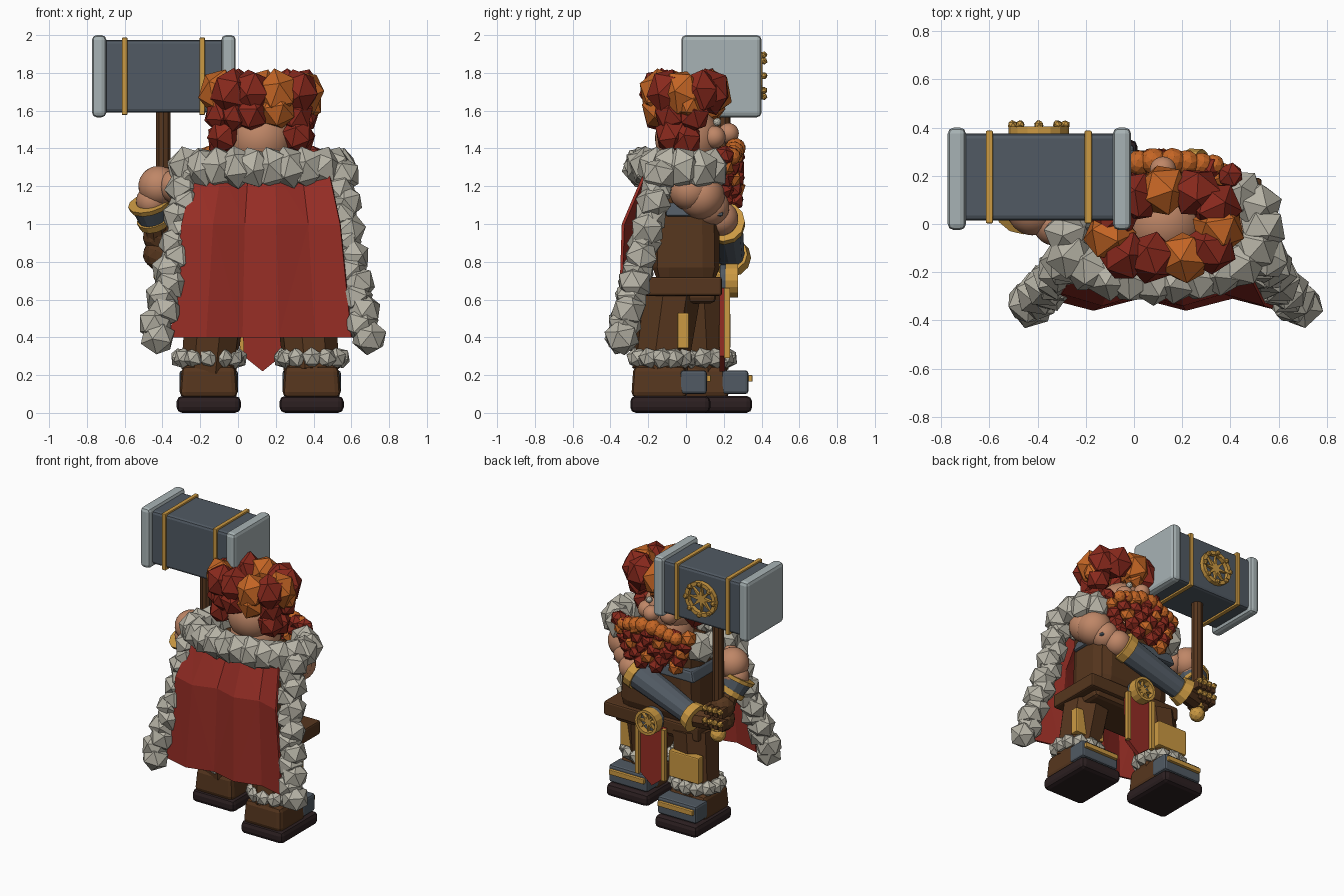
import bpy, bmesh, math, random
from mathutils import Vector, Matrix, Euler

random.seed(4)
cube = bpy.data.objects.get("Cube")
if cube:
    bpy.data.objects.remove(cube)


def material(name, r, g, b):
    m = bpy.data.materials.new(name)
    m.use_nodes = True
    m.diffuse_color = (r, g, b, 1)
    m.node_tree.nodes["Principled BSDF"].inputs["Base Color"].default_value = (r, g, b, 1)
    return m


RED = material("cloth red", .30, .026, .018)
DARK_RED = material("hair red", .25, .022, .012)
ORANGE = material("hair orange", .55, .13, .018)
BROWN = material("leather brown", .093, .037, .013)
SOLE = material("sole dark", .025, .014, .015)
GOLD = material("gold", .60, .32, .055)
STEEL = material("dark steel", .082, .102, .125)
LIGHT = material("light steel", .39, .45, .46)
FUR = material("fur grey", .47, .45, .38)
SKIN = material("skin", .52, .24, .135)


def finish(name, bm, mat, smooth=False, bevel=0.0):
    bmesh.ops.recalc_face_normals(bm, faces=bm.faces)
    me = bpy.data.meshes.new(name)
    bm.to_mesh(me)
    bm.free()
    me.materials.append(mat)
    ob = bpy.data.objects.new(name, me)
    bpy.context.collection.objects.link(ob)
    if smooth:
        me.shade_smooth()
    if bevel:
        mod = ob.modifiers.new("bevel", "BEVEL")
        mod.width, mod.segments = bevel, 2
    return ob


def box(name, lo, hi, mat, bevel=0.0, taper=1.0):
    """Box between two corners, its top scaled by taper."""
    size, mid = Vector(hi) - Vector(lo), (Vector(hi) + Vector(lo)) / 2
    bm = bmesh.new()
    bmesh.ops.create_cube(bm, size=1)
    for v in bm.verts:
        k = taper if v.co.z > 0 else 1
        v.co = mid + Vector((v.co.x * k * size.x, v.co.y * k * size.y, v.co.z * size.z))
    return finish(name, bm, mat, bevel=bevel)


def blobs(name, spots, mat, detail=1, stretch=1.0, smooth=False):
    """Cluster of faceted balls from (position, radius) pairs."""
    bm = bmesh.new()
    for pos, r in spots:
        turn = Euler([random.uniform(-.4, .4) for _ in range(3)]).to_matrix().to_4x4()
        m = Matrix.Translation(pos) @ Matrix.Diagonal((1, 1, stretch, 1)) @ turn
        bmesh.ops.create_icosphere(bm, subdivisions=detail, radius=r, matrix=m)
    return finish(name, bm, mat, smooth)


def limb(name, a, b, r1, r2, mat, sides=12):
    a, b = Vector(a), Vector(b)
    m = Matrix.Translation((a + b) / 2) @ (b - a).to_track_quat("Z", "Y").to_matrix().to_4x4()
    bm = bmesh.new()
    bmesh.ops.create_cone(bm, cap_ends=True, segments=sides, radius1=r1, radius2=r2,
                          depth=(b - a).length, matrix=m)
    return finish(name, bm, mat)


def prism(name, outline, y0, y1, mat):
    """Outline in x and z, extruded along y."""
    bm = bmesh.new()
    f = bm.faces.new([bm.verts.new((x, y0, z)) for x, z in outline])
    for v in bmesh.ops.extrude_face_region(bm, geom=[f])["geom"]:
        if isinstance(v, bmesh.types.BMVert):
            v.co.y = y1
    return finish(name, bm, mat)


def chain(points, count):
    """Evenly spaced positions along a polyline."""
    pts = [Vector(p) for p in points]
    lens = [(q - p).length for p, q in zip(pts, pts[1:])]
    out = []
    for i in range(count):
        d = sum(lens) * i / (count - 1)
        for p, q, length in zip(pts, pts[1:], lens):
            if d <= length + 1e-6:
                out.append(p.lerp(q, d / length))
                break
            d -= length
    return out


def emblem(name, x, z, y, r, depth):
    """Gold ring with a slim eight-pointed star."""
    bm = bmesh.new()
    n = 16
    angles = [math.tau * i / n for i in range(n)]
    rings = [[bm.verts.new((x + k * r * math.cos(a), yy, z + k * r * math.sin(a))) for a in angles]
             for k, yy in ((1, y), (1, y + depth), (.78, y + depth), (.78, y))]
    for p, q in zip(rings, rings[1:] + rings[:1]):
        for i in range(n):
            j = (i + 1) % n
            bm.faces.new((p[i], p[j], q[j], q[i]))
    finish(name + "_ring", bm, GOLD)
    star = [(x + (.82, .24)[i % 2] * r * math.cos(a), z + (.82, .24)[i % 2] * r * math.sin(a))
            for i, a in enumerate(angles)]
    prism(name + "_star", star, y, y + depth * .7, GOLD)


# Legs and boots: x centre and y offset of each foot
for side, x, y in (("left", .39, -.13), ("right", -.155, .09)):
    box(side + "_sole", (x - .17, y - .165, 0), (x + .17, y + .26, .09), SOLE, .03)
    box(side + "_boot", (x - .155, y - .16, .08), (x + .155, y + .14, .25), BROWN, .03, .92)
    box(side + "_toe_cap", (x - .155, y + .1, .1), (x + .155, y + .24, .225), STEEL, .015)
    box(side + "_toe_strip", (x - .14, y + .235, .165), (x + .14, y + .262, .2), GOLD, .005)
    limb(side + "_leg", (x, y - .01, .22), (x * .85 + .02, y * .6, .66), .15, .165, BROWN, 8)
    box(side + "_shin_plate", (x - .11, y + .085, .34), (x + .13, y + .145, .53), GOLD, .008)
    ring = [math.tau * i / 12 for i in range(12)]
    blobs(side + "_boot_fur", [((x + .15 * math.cos(a), y + .13 * math.sin(a), .29), .058)
                               for a in ring], FUR)

# Torso, belt and front cloth
box("hips", (-.19, -.18, .58), (.47, .16, .7), BROWN, .03)
box("torso", (-.18, -.18, .68), (.44, .18, 1.28), BROWN, .09, .95)
box("chest_plate", (-.2, -.11, 1.04), (.455, .2, 1.12), STEEL, .015, .92)
box("belt", (-.23, -.22, .62), (.53, .19, .72), BROWN, .012)
prism("front_cloth", [(.02, .66), (.24, .66), (.23, .3), (.13, .22), (.03, .3)], .178, .207, RED)
for x in (.025, .235):
    box("cloth_edge", (x - .014, .2, .29), (x + .014, .232, .66), GOLD)
limb("buckle", (.13, .18, .7), (.13, .23, .7), .085, .085, STEEL, 16)
emblem("buckle", .13, .7, .21, .09, .065)

# Cape with broad folds
bm = bmesh.new()
rows = []
for z, x0, x1, y in ((1.28, -.23, .48, -.19), (1.0, -.3, .54, -.31), (.4, -.36, .6, -.33)):
    rows.append([bm.verts.new((x0 + (x1 - x0) * i / 5, y - (.03 if i % 2 else -.02), z))
                 for i in range(6)])
for p, q in zip(rows, rows[1:]):
    for i in range(5):
        bm.faces.new((p[i], p[i + 1], q[i + 1], q[i]))
bmesh.ops.triangulate(bm, faces=bm.faces)
cape = finish("cape", bm, RED)
cape.modifiers.new("thickness", "SOLIDIFY").thickness = .015

# Fur collar and cape trim
collar = chain([(.44, .13, 1.29), (.52, .07, 1.29), (.54, -.05, 1.3), (.46, -.16, 1.3), (.3, -.22, 1.3),
                (.05, -.24, 1.3), (-.15, -.21, 1.3), (-.27, -.13, 1.3), (-.28, 0, 1.29), (-.2, .12, 1.28)], 16)
blobs("collar_fur", [(p, .104) for p in collar], FUR, stretch=1.12)
for side, top, mid, low in (("left", .54, .575, .68), ("right", -.27, -.315, -.44)):
    path = [(top, -.14, 1.26), (mid, -.22, .9), (low, -.34, .4)]
    spots = [(p + Vector((.015 * (-1) ** i, 0, 0)), .097) for i, p in enumerate(chain(path, 13))]
    blobs(side + "_trim_fur", spots, FUR)

# Head and face
blobs("head", [((.12, .01, 1.45), .175)], SKIN, 3, smooth=True)
blobs("neck", [((.12, .03, 1.3), .17)], SKIN, 3, smooth=True)
blobs("nose_and_cheeks", [((.12, .225, 1.48), .055), ((.03, .15, 1.46), .06), ((.21, .15, 1.46), .06)],
      SKIN, 3, smooth=True)
blobs("eyes", [((x, .165, 1.54), .022) for x in (.06, .18)], FUR, 2)

# Hair: crown tufts, then locks down the sides and back
crown_red = [(.26, .13), (.34, .07), (.0, .11), (-.08, .04), (.07, -.14), (-.04, -.13), (.32, -.1)]
crown_orange = [(.12, .14), (.21, -.14), (.35, -.02), (-.1, -.05)]
red = [((x, y, 1.7), .112) for x, y in crown_red]
orange = [((x, y, 1.695), .114) for x, y in crown_orange]
for x in (-.09, .33):
    for y, z in ((-.08, 1.58), (.04, 1.58), (-.08, 1.47), (.0, 1.45)):
        red.append(((x + random.uniform(-.02, .02), y, z), .09))
red += [((.07, -.14, 1.59), .095), ((-.02, -.13, 1.58), .08)]
orange += [((.21, -.14, 1.61), .1), ((.38, .02, 1.63), .07), ((.12, .14, 1.62), .07)]
blobs("hair_red", red, DARK_RED, stretch=1.15)
blobs("hair_orange", orange, ORANGE, stretch=1.15)

# Beard and moustache
curls = {0: [], 1: []}
for row, count in enumerate((7, 7, 6, 5, 4)):
    for i in range(count):
        t = i / (count - 1) * 2 - 1
        spot = (.12 + (.28 - .025 * row) * t, .26 - .06 * t * t, 1.36 - .058 * row)
        curls[1 if (i + 2 * row) % 4 == 0 else 0].append((spot, .058))
blobs("beard_red", curls[0], DARK_RED)
blobs("beard_orange", curls[1], ORANGE)
blobs("moustache", [((.12 + s * k, .265 - k * .1, 1.41 - k * .25), .058 - k * .06)
                    for s in (-1, 1) for k in (.04, .1, .16, .21)], ORANGE, 2)

# Left arm reaching across the belly
blobs("left_upper_arm", [((.45, .02, 1.18), .11), ((.42, .08, 1.15), .125), ((.37, .13, 1.09), .1),
                         ((.3, .185, 1.03), .092)], SKIN, 3, smooth=True)
limb("left_forearm", (.27, .2, 1.01), (-.22, .235, .83), .1, .075, STEEL)
limb("left_elbow_cuff", (.275, .2, 1.012), (.22, .205, .99), .112, .108, GOLD)
limb("left_wrist_cuff", (-.19, .235, .84), (-.25, .24, .82), .09, .105, GOLD)
limb("left_wrist", (-.24, .24, .82), (-.36, .21, .82), .06, .065, BROWN, 8)

# Right arm bent down to the handle
blobs("right_upper_arm", [((-.42, .06, 1.2), .108), ((-.33, .0, 1.2), .09), ((-.455, .07, 1.12), .085)],
      SKIN, 3, smooth=True)
limb("right_gauntlet", (-.47, .06, 1.11), (-.44, .12, 1.0), .1, .075, STEEL)
limb("right_elbow_cuff", (-.472, .058, 1.115), (-.466, .07, 1.092), .113, .107, GOLD)
limb("right_wrist_cuff", (-.45, .1, 1.03), (-.44, .12, 1.0), .09, .085, GOLD)
limb("right_wrist", (-.44, .12, 1.0), (-.43, .16, .93), .055, .06, BROWN, 8)

# Gloves with gold knuckles
for side, z in (("right", .93), ("left", .84)):
    blobs(side + "_glove", [((-.42, .18, z), .085)], BROWN, 2)
    for i in range(4):
        box(side + "_finger", (-.49 + .04 * i, .2, z - .04), (-.455 + .04 * i, .28, z + .03), BROWN, .008)
    blobs(side + "_knuckles", [((-.47 + .04 * i, .28, z + .01), .024) for i in range(4)], GOLD)

# Hammer
HX, HY = -.395, .195
limb("handle", (HX, HY, .74), (HX, HY, 1.62), .04, .04, BROWN, 10)
blobs("pommel", [((HX, HY, .73), .055)], GOLD, 2)
limb("handle_collar", (HX, HY, .77), (HX, HY, .8), .05, .05, GOLD, 10)
box("hammer_head", (-.73, .015, 1.59), (-.06, .375, 1.975), STEEL, .02)
for x in (-.6, -.19):
    box("hammer_band", (x - .015, .003, 1.577), (x + .015, .387, 1.987), GOLD, .005)
for x in (-.735, -.05):
    box("hammer_face", (x - .038, -.025, 1.565), (x + .038, .4, 2.0), LIGHT, .025)
emblem("hammer_emblem", HX, 1.785, .37, .125, .035)
studs = [math.tau * i / 8 for i in range(8)]
blobs("emblem_studs", [((HX + .11 * math.cos(a), .412, 1.785 + .11 * math.sin(a)), .02) for a in studs], GOLD)
